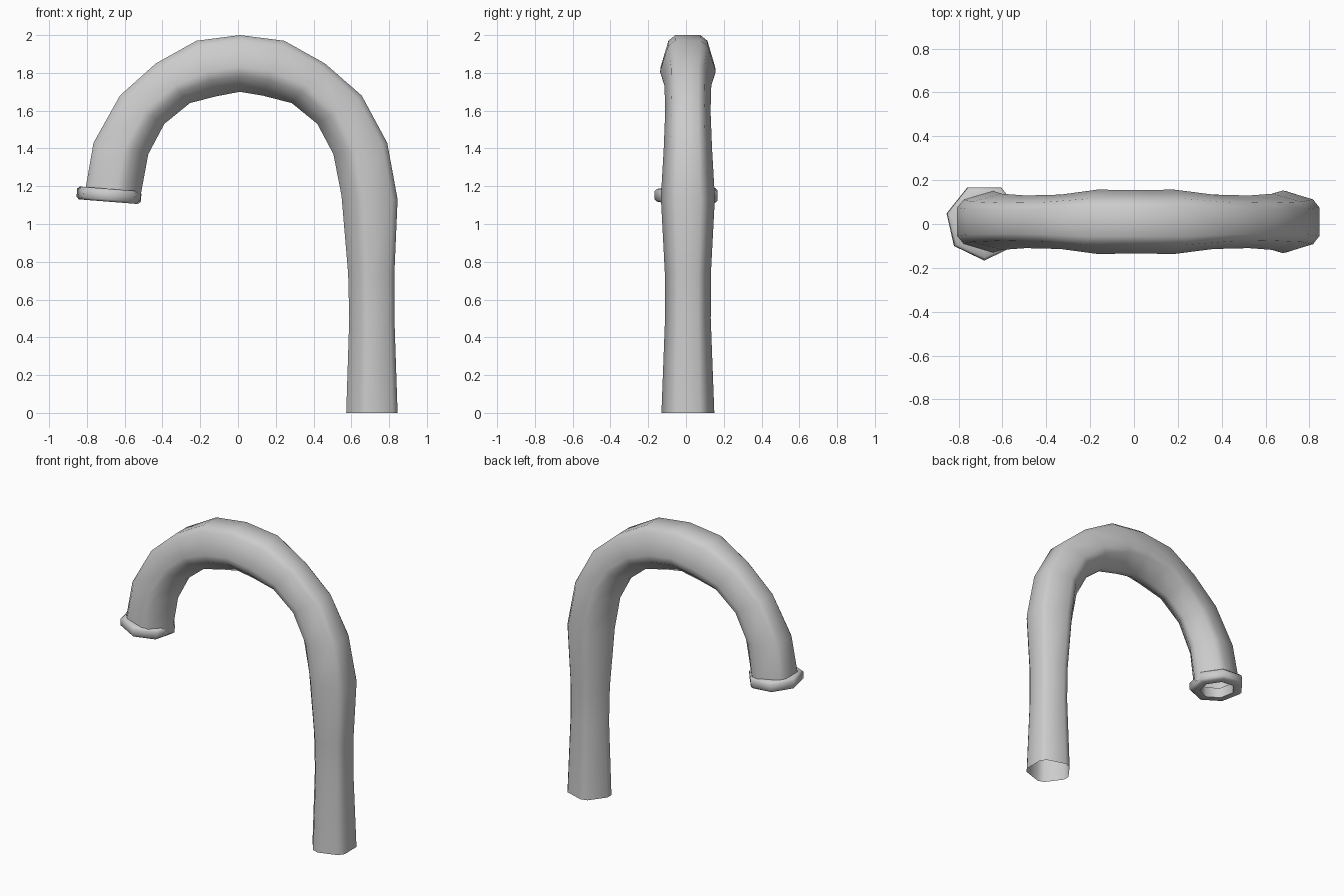
import bpy, math
from mathutils import Vector, Matrix

if "Cube" in bpy.data.objects:
    bpy.data.objects.remove(bpy.data.objects["Cube"])

CY = 0.01  # depth centre of the pipe


def loft(name, rings, closed_path=False):
    """Skin a list of equal-length vertex rings with quads."""
    n, m = len(rings[0]), len(rings)
    verts = [v for r in rings for v in r]
    faces = []
    for i in range(m if closed_path else m - 1):
        a, b = i * n, (i + 1) % m * n
        for j in range(n):
            k = (j + 1) % n
            faces.append((a + j, a + k, b + k, b + j))
    me = bpy.data.meshes.new(name)
    me.from_pydata(verts, [], faces)
    ob = bpy.data.objects.new(name, me)
    bpy.context.collection.objects.link(ob)
    bpy.context.view_layer.objects.active = ob
    ob.select_set(True)
    bpy.ops.object.mode_set(mode='EDIT')
    bpy.ops.mesh.select_all(action='SELECT')
    bpy.ops.mesh.normals_make_consistent(inside=False)
    bpy.ops.object.mode_set(mode='OBJECT')
    bpy.ops.object.shade_smooth_by_angle(angle=math.radians(60))
    ob.select_set(False)
    return ob


# Pipe: stations of outer (x, z), inner (x, z) and half depth
stations = [
    (.845, 0, .573, 0, .14),
    (.828, .5, .589, .5, .121),
    (.828, .74, .583, .74, .122),
    (.845, 1.13, .548, 1.15, .143),
    (.79, 1.43, .505, 1.37, .128),
    (.655, 1.68, .42, 1.53, .12),
    (.46, 1.85, .285, 1.64, .124),
    (.245, 1.97, .13, 1.68, .147),
    (.01, 2.0, .01, 1.70, .144),
    (-.22, 1.97, -.12, 1.675, .147),
    (-.435, 1.85, -.255, 1.64, .124),
    (-.625, 1.68, -.39, 1.53, .12),
    (-.765, 1.43, -.475, 1.37, .128),
    (-.805, 1.2, -.512, 1.17, .14),
    (-.81, 1.15, -.517, 1.125, .14),
]

# Cross-section: pentagon with clipped corners, flat side outwards
section = []
for i in range(5):
    for d in (-9, 9):
        a = math.radians(36 + 72 * i + d)
        section.append((math.cos(a), math.sin(a)))
lo, hi = min(p for p, q in section), max(p for p, q in section)
qm = max(q for p, q in section)

rings = []
for ox, oz, ix, iz, hy in stations:
    ring = []
    for p, q in section:
        t = (p - lo) / (hi - lo)
        ring.append(Vector((ix + (ox - ix) * t, CY + q / qm * hy, iz + (oz - iz) * t)))
    rings.append(ring)
loft("curved_pipe", rings)

# Collar: seven-sided ring around the outlet, slightly tilted
tilt = Matrix.Translation((-.683, CY - .001, 1.152)) @ Matrix.Rotation(math.radians(4.5), 4, 'Y')
profile = [(.112, -.034), (.162, -.034), (.175, -.022), (.175, .022), (.162, .034), (.112, .034)]
collar = [[tilt @ Vector((r * math.cos(a), r * math.sin(a), h))
           for a in (math.radians(270) + math.tau * k / 7 for k in range(7))]
          for r, h in profile]
loft("outlet_collar", collar, closed_path=True)
